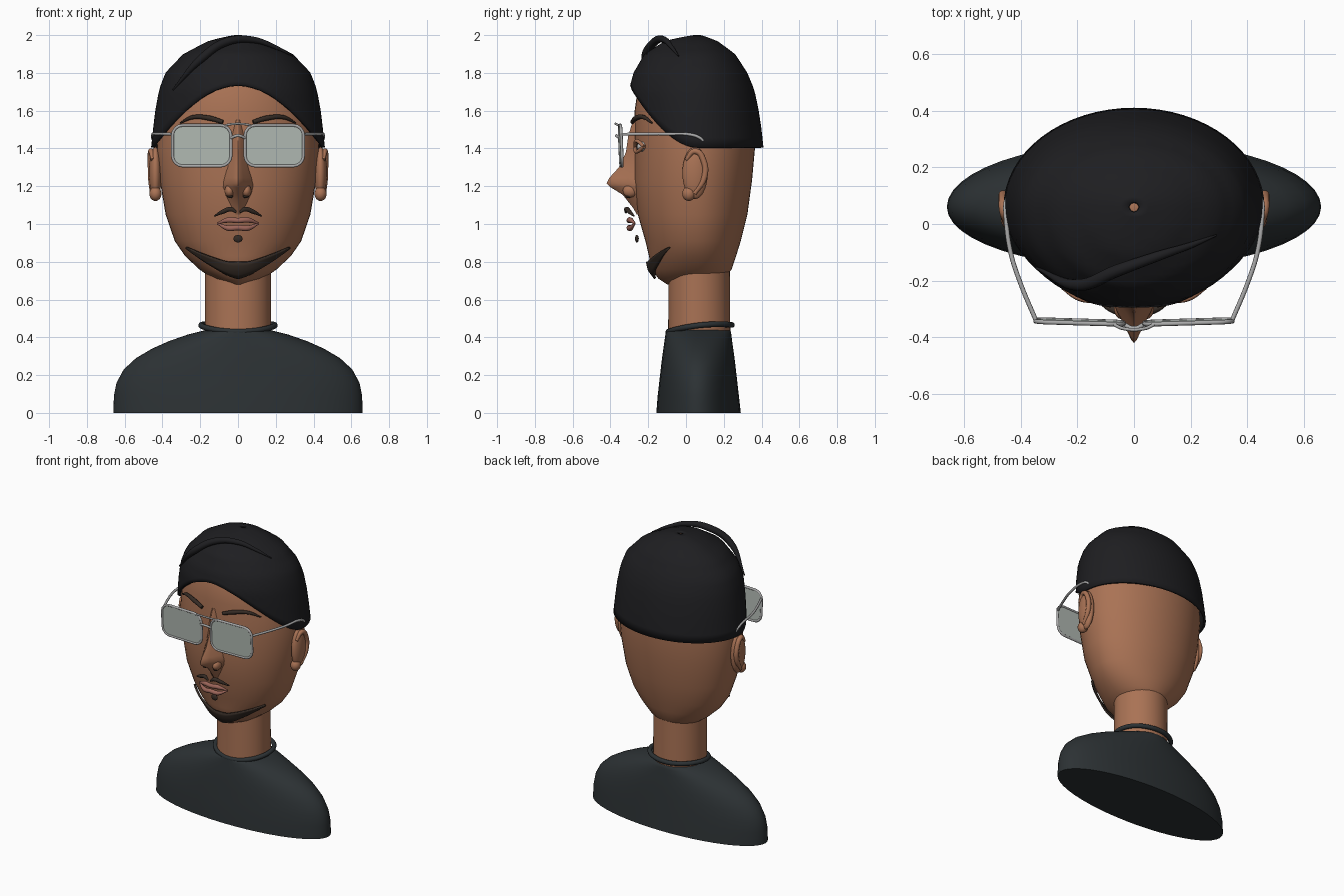
import bpy, bmesh
from math import sin, cos, pi, sqrt, radians
from mathutils import Vector

if "Cube" in bpy.data.objects:
    bpy.data.objects.remove(bpy.data.objects["Cube"])

CY = 0.06  # depth of the head and body axis


def mat(name, *rgb):
    m = bpy.data.materials.new(name)
    m.diffuse_color = (*rgb, 1)
    m.use_nodes = True
    m.node_tree.nodes["Principled BSDF"].inputs["Base Color"].default_value = m.diffuse_color
    return m


SKIN = mat("skin", .40, .17, .09)
HAIR = mat("hair", .013, .013, .015)
BEARD = mat("beard", .035, .024, .018)
CLOTH = mat("cloth", .025, .031, .034)
METAL = mat("metal", .40, .40, .40)
LENS = mat("lens", .45, .50, .46)
LIP = mat("lip", .33, .13, .10)
WHITE = mat("eye_white", .6, .6, .58)


def finish(name, me, m, angle=50):
    ob = bpy.data.objects.new(name, me)
    bpy.context.collection.objects.link(ob)
    me.materials.clear()
    me.materials.append(m)
    bpy.ops.object.select_all(action='DESELECT')
    ob.select_set(True)
    bpy.context.view_layer.objects.active = ob
    bpy.ops.object.shade_smooth_by_angle(angle=radians(angle))
    return ob


def loft(name, rings, m, closed=True, caps=False, angle=50):
    """Skin a list of equal-length point rows."""
    bm = bmesh.new()
    rows = [[bm.verts.new(p) for p in r] for r in rings]
    n = len(rows[0])
    for a, b in zip(rows, rows[1:]):
        for i in range(n if closed else n - 1):
            j = (i + 1) % n
            bm.faces.new((a[i], a[j], b[j], b[i]))
    if caps:
        bm.faces.new(rows[0])
        bm.faces.new(rows[-1])
    bmesh.ops.recalc_face_normals(bm, faces=bm.faces)
    me = bpy.data.meshes.new(name)
    bm.to_mesh(me)
    bm.free()
    return finish(name, me, m, angle)


def sample(table, z):
    """Interpolate (z, half width, front y, back y) rows, ascending z."""
    z = min(max(z, table[0][0]), table[-1][0])
    for a, b in zip(table, table[1:]):
        if z <= b[0]:
            f = (z - a[0]) / (b[0] - a[0])
            return [p + (q - p) * f for p, q in zip(a, b)][1:]


def around(table, z, t):
    """Point on a tabled body; t = 0 faces the front."""
    rx, yf, yb = sample(table, z)
    c = cos(t)
    return (rx * sin(t), CY + (yf - CY) * c if c > 0 else CY - (yb - CY) * c, z)


def body(name, table, m, seg=48):
    rings = [[around(table, r[0], 2 * pi * i / seg) for i in range(seg)] for r in table]
    return loft(name, rings, m, caps=True)


def tube(name, pts, r, m, radii=None, cyclic=False, kind='AUTO'):
    cu = bpy.data.curves.new(name, 'CURVE')
    cu.dimensions = '3D'
    cu.bevel_depth, cu.bevel_resolution, cu.resolution_u = r, 3, 8
    cu.use_fill_caps = True
    s = cu.splines.new('BEZIER')
    s.bezier_points.add(len(pts) - 1)
    for i, (b, p) in enumerate(zip(s.bezier_points, pts)):
        b.co = p
        b.handle_left_type = b.handle_right_type = kind
        b.radius = radii[i] if radii else 1
    s.use_cyclic_u = cyclic
    tmp = bpy.data.objects.new(name, cu)
    bpy.context.collection.objects.link(tmp)
    me = bpy.data.meshes.new_from_object(tmp.evaluated_get(bpy.context.evaluated_depsgraph_get()))
    bpy.data.objects.remove(tmp)
    return finish(name, me, m)


def ball(name, loc, size, m):
    bm = bmesh.new()
    bmesh.ops.create_uvsphere(bm, u_segments=24, v_segments=14, radius=1)
    for v in bm.verts:
        v.co = Vector(a * b + c for a, b, c in zip(v.co, size, loc))
    me = bpy.data.meshes.new(name)
    bm.to_mesh(me)
    bm.free()
    return finish(name, me, m)


# Torso and neck
body("torso", [(0, .66, -.157, .29), (.09, .657, -.15, .28), (.16, .643, -.142, .272),
               (.23, .605, -.134, .264), (.29, .54, -.127, .257), (.34, .455, -.12, .25),
               (.38, .365, -.114, .244), (.415, .265, -.109, .24), (.435, .185, -.106, .236),
               (.445, .15, -.08, .22)], CLOTH)
body("neck", [(.38, .175, -.095, .235), (.6, .174, -.093, .233), (.78, .174, -.092, .232)], SKIN)
ring = [2 * pi * i / 16 for i in range(16)]
tube("collar", [(.195 * sin(t), .075 - .168 * cos(t), .456 - .018 * cos(t) + .008 * cos(2 * t + pi))
                for t in ring], .015, CLOTH, cyclic=True)

# Head
HEAD = [(.68, .04, -.10, .10), (.71, .135, -.145, .20), (.76, .205, -.182, .242),
        (.83, .28, -.196, .265), (.91, .335, -.215, .29), (1.05, .383, -.255, .325),
        (1.235, .415, -.275, .35), (1.4, .43, -.272, .365), (1.6, .415, -.272, .355),
        (1.75, .375, -.25, .31), (1.88, .265, -.18, .225), (1.95, .13, -.05, .14),
        (1.985, .012, .04, .07)]
body("head", HEAD, SKIN)


def face(x, z, off=0.0):
    rx, yf, _ = sample(HEAD, z)
    return (x, CY + (yf - CY) * sqrt(max(0, 1 - (x / rx) ** 2)) - off, z)


# Nose: ridged sections from brow to upper lip
rows = []
for z, w, tip in [(1.55, .03, -.28), (1.47, .045, -.305), (1.38, .055, -.318), (1.3, .065, -.355),
                  (1.245, .08, -.405), (1.215, .085, -.42), (1.195, .085, -.40),
                  (1.155, .075, -.335), (1.085, .04, -.28), (1.05, .02, -.26)]:
    base = -.25
    rows.append([(s * w * u, base + (tip - base) * f, z) for s, u, f in
                 [(-1, 1, 0), (-1, .7, .35), (-1, .35, .68), (-1, .12, .93), (1, 0, 1),
                  (1, .12, .93), (1, .35, .68), (1, .7, .35), (1, 1, 0)]])
loft("nose", rows, SKIN, closed=False, angle=70)

# Hair cap with arched front hairline and a tiny open crown
CAP = [(1.405, .46, -.27, .41), (1.5, .45, -.283, .40), (1.6, .438, -.295, .385),
       (1.71, .418, -.302, .362), (1.8, .385, -.278, .325), (1.9, .29, -.22, .26),
       (1.97, .155, -.11, .165), (1.99, .075, -.02, .11), (2.0, .018, .042, .078)]
rows = []
for k in range(19):
    row = []
    for i in range(64):
        t = 2 * pi * i / 64
        low = 1.405 + .33 * max(0, cos(t)) ** 2
        row.append(around(CAP, 2 - (2 - low) * (k / 18) ** 1.6, t))
    rows.append(row)
cap = loft("hair_cap", rows, HAIR)
sol = cap.modifiers.new("thickness", 'SOLIDIFY')
sol.thickness, sol.offset = .015, -1

# Loose strand swept over the crown
tube("hair_strand", [(-.345, -.155, 1.71), (-.19, -.215, 1.88), (-.06, -.165, 1.965),
                     (.08, -.115, 1.975), (.2, -.075, 1.935), (.29, -.04, 1.89)],
     .022, HAIR, radii=[.2, 1, 1, .8, .5, .15])

# Features mirrored left and right
for s, side in ((-1, "left"), (1, "right")):
    ball(f"ear_{side}", (s * .437, .048, 1.27), (.034, .067, .138), SKIN)
    tube(f"ear_rim_{side}", [(s * .452, .0, 1.34), (s * .46, .05, 1.385), (s * .462, .095, 1.33),
                             (s * .46, .095, 1.24), (s * .455, .045, 1.16)], .016, SKIN,
         radii=[.6, 1, 1, 1, .7])
    ball(f"ear_lobe_{side}", (s * .437, .015, 1.16), (.032, .035, .038), SKIN)

    ball(f"eye_{side}", (s * .19, -.225, 1.41), (.05, .035, .028), WHITE)
    ball(f"iris_{side}", (s * .19, -.25, 1.41), (.02, .014, .022), BEARD)
    for dz, lid in ((.03, "upper"), (-.028, "lower")):
        tube(f"{lid}_lid_{side}", [face(s * .13, 1.405, .012), face(s * .19, 1.41 + dz, .025),
                                   face(s * .25, 1.41, .012)], .01, SKIN)
    tube(f"eyebrow_{side}", [face(s * .305, 1.535, .012), face(s * .24, 1.565, .012),
                             face(s * .15, 1.56, .015), face(s * .08, 1.54, .018)],
         .014, BEARD, radii=[.3, .8, 1, .8])
    ball(f"nostril_{side}", (s * .042, -.305, 1.147), (.016, .016, .01), BEARD)
    ball(f"nose_wing_{side}", (s * .045, -.295, 1.175), (.026, .04, .034), SKIN)
    tube(f"moustache_{side}", [(s * .125, -.275, 1.042), (s * .08, -.30, 1.065),
                               (s * .035, -.315, 1.078), (s * .01, -.318, 1.062)],
         .013, BEARD, radii=[.3, .9, 1, .5])

# Mouth and soul patch
for name, z, dz in (("upper_lip", 1.008, .013), ("lower_lip", .992, -.014)):
    tube(name, [(-.11, -.27, 1.003), (-.05, -.295, z + dz), (0, -.30, z + dz * .8),
                (.05, -.295, z + dz), (.11, -.27, 1.003)], .015, LIP, radii=[.3, 1, 1, 1, .3])
ball("soul_patch", (0, -.26, .922), (.024, .01, .02), BEARD)

# Chin-strap beard wrapped on the jaw
rows = []
for f in (0, .25, .5, .75, 1):
    row = []
    for i in range(-12, 13):
        a = abs(i) / 12
        top = .79 + .09 * a ** 1.3 + .012 * max(0, 1 - a * 5)
        bot = .715 + .16 * a ** 1.3
        row.append(face(.27 * i / 12, bot + (top - bot) * f, .01))
    rows.append(row)
beard = loft("chin_beard", rows, BEARD, closed=False)
beard.modifiers.new("thickness", 'SOLIDIFY').thickness = .012

# Glasses: rims, lenses, temples and double bridge
for s, side in ((-1, "left"), (1, "right")):
    rim = []
    for cx, cz, a0 in ((1, 1, 0), (-1, 1, 90), (-1, -1, 180), (1, -1, 270)):
        for k in range(5):
            a = radians(a0 + 22.5 * k)
            x = .192 + cx * .10 + .055 * cos(a)
            z = 1.415 + cz * .053 + .055 * sin(a)
            rim.append((s * x, -.35 + .03 * (x - .04) - .04 * (z - 1.415), z))
    tube(f"rim_{side}", rim, .008, METAL, cyclic=True, kind='VECTOR')
    loft(f"lens_{side}", [[(x, y + d, z) for x, y, z in rim] for d in (-.003, .003)],
         LENS, caps=True)
    tube(f"temple_{side}", [(s * .347, -.337, 1.475), (s * .40, -.21, 1.477),
                            (s * .435, -.10, 1.477), (s * .452, .03, 1.472),
                            (s * .452, .075, 1.455), (s * .445, .095, 1.435)], .008, METAL)
tube("bridge", [(-.04, -.352, 1.455), (0, -.368, 1.468), (.04, -.352, 1.455)], .008, METAL)
tube("brow_bar", [(-.075, -.352, 1.52), (-.04, -.368, 1.528), (.04, -.368, 1.528),
                  (.075, -.352, 1.52)], .006, METAL)
